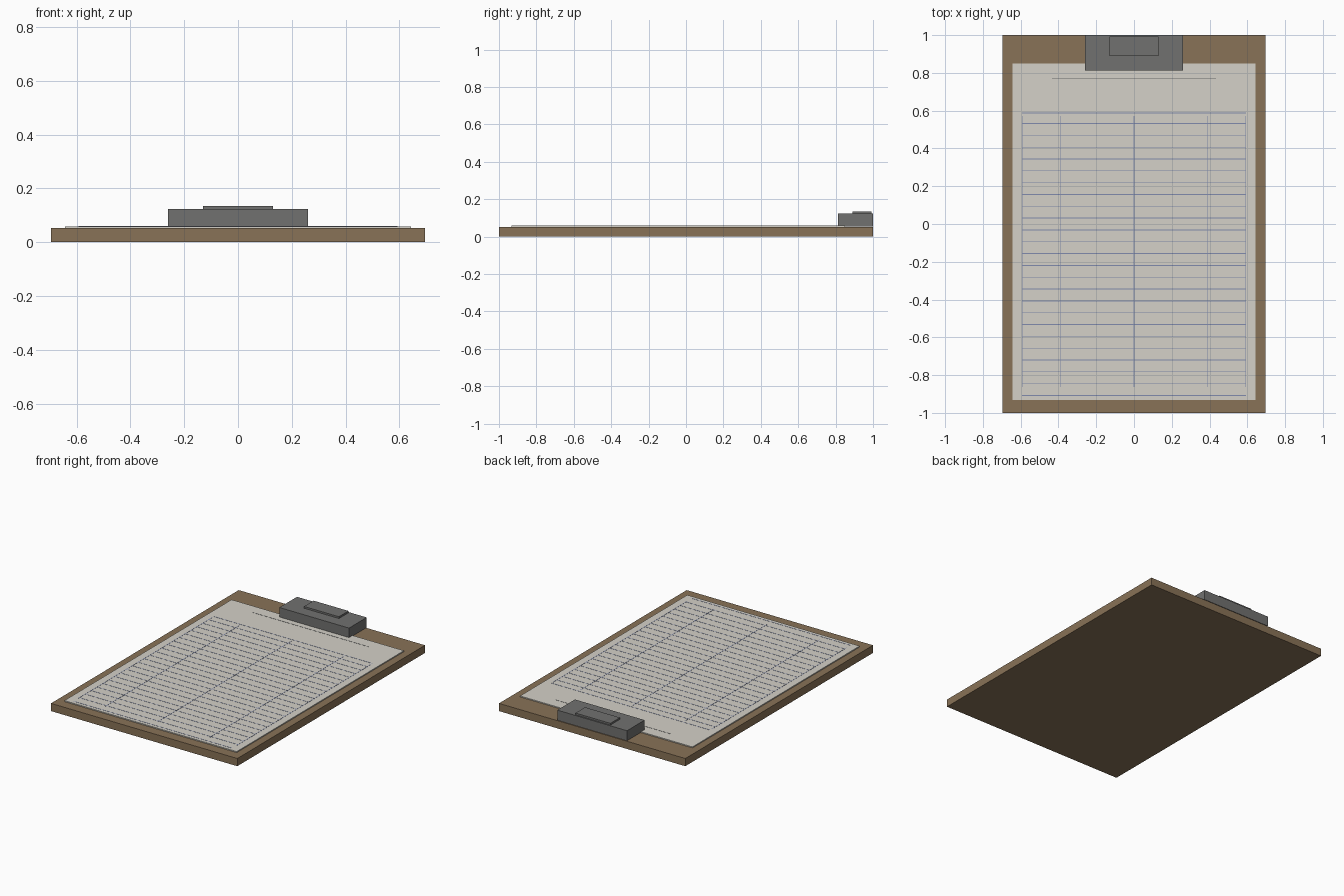
import bpy
import bmesh
from mathutils import Matrix, Vector

if "Cube" in bpy.data.objects:
    bpy.data.objects.remove(bpy.data.objects["Cube"])


def material(name, color):
    m = bpy.data.materials.new(name)
    m.diffuse_color = (*color, 1)
    m.use_nodes = True
    m.node_tree.nodes["Principled BSDF"].inputs["Base Color"].default_value = m.diffuse_color
    return m


def boxes(name, bounds, mat=None):
    """One object made of boxes given as (x0, x1, y0, y1, z0, z1)."""
    bm = bmesh.new()
    for x0, x1, y0, y1, z0, z1 in bounds:
        centre = Vector((x0 + x1, y0 + y1, z0 + z1)) / 2
        size = Matrix.Diagonal((x1 - x0, y1 - y0, z1 - z0, 1))
        bmesh.ops.create_cube(bm, size=1, matrix=Matrix.Translation(centre) @ size)
    mesh = bpy.data.meshes.new(name)
    bm.to_mesh(mesh)
    bm.free()
    ob = bpy.data.objects.new(name, mesh)
    bpy.context.collection.objects.link(ob)
    if mat:
        mesh.materials.append(mat)
    return ob


wood = material("brown_board", (0.25, 0.17, 0.095))
white = material("paper", (0.66, 0.64, 0.58))
steel = material("dark_metal", (0.165, 0.165, 0.16))
blue = material("blue_ink", (0.22, 0.26, 0.42))
black = material("grey_ink", (0.15, 0.15, 0.15))

BOARD_TOP, PAPER_TOP = 0.052, 0.059
INK = (PAPER_TOP - 0.001, PAPER_TOP + 0.0008)
T = 0.002  # half width of a printed line

# Board and sheet
boxes("board", [(-0.695, 0.695, -1, 1, 0, BOARD_TOP)], wood)
boxes("paper", [(-0.643, 0.643, -0.932, 0.85, BOARD_TOP, PAPER_TOP)], white)

# Clip with its raised lever plate
boxes("clip_body", [(-0.26, 0.26, 0.812, 1, 0.055, 0.123)], steel)
boxes("clip_lever", [(-0.13, 0.13, 0.89, 0.992, 0.123, 0.135)], steel)

# Printed title rule, row lines and column lines
boxes("title_rule", [(-0.433, 0.433, 0.772 - T, 0.772 + T, *INK)], black)
rows = [0.588] + [0.532 - i * 0.0626 for i in range(24)]
boxes("row_lines", [(-0.592, 0.592, y - T, y + T, *INK) for y in rows], blue)
columns = (-0.592, -0.39, 0, 0.39, 0.592)
boxes("column_lines", [(x - T, x + T, -0.863, 0.572, *INK) for x in columns], blue)
